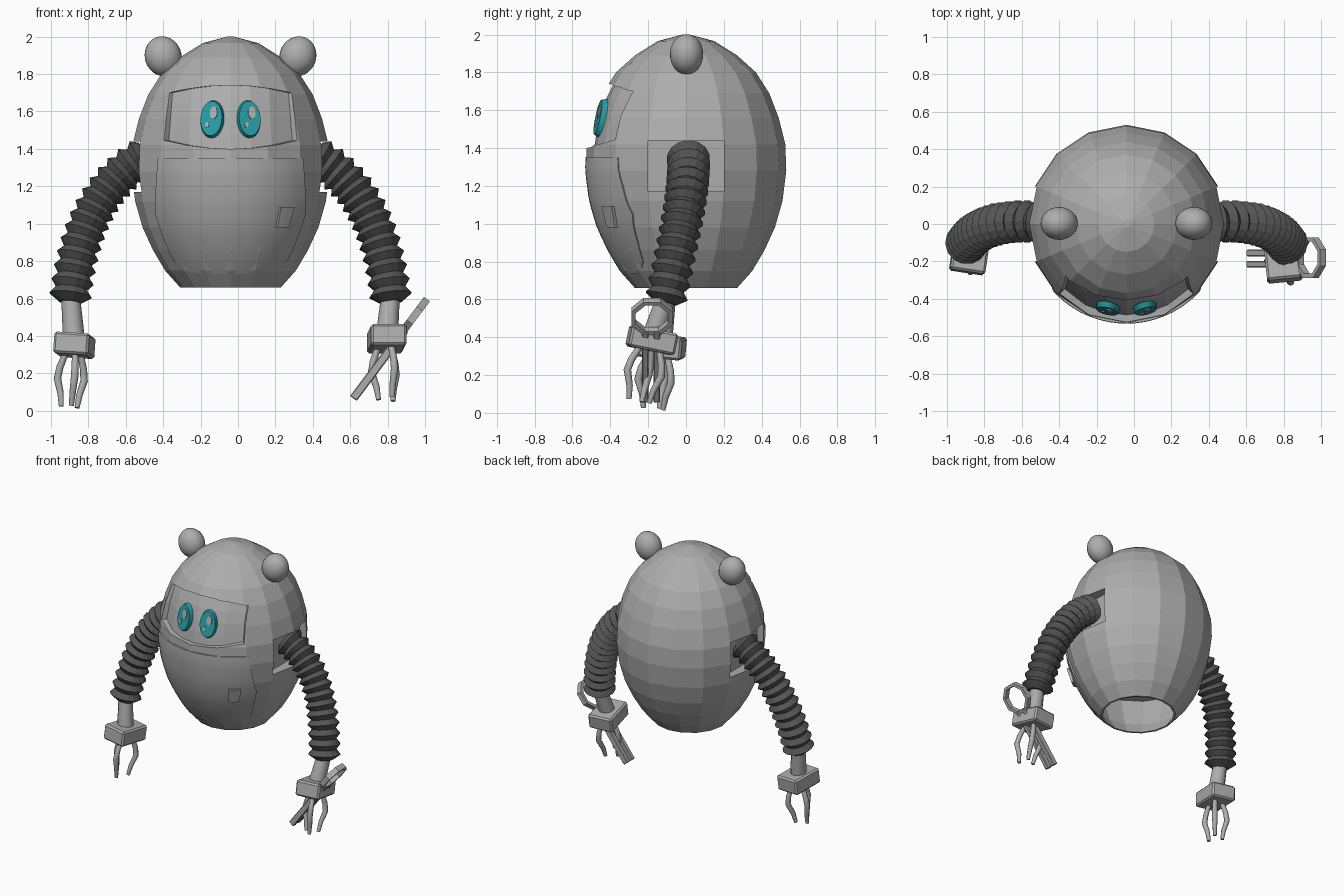
import bpy, bmesh, math
from mathutils import Vector, Matrix, Euler
from mathutils.geometry import interpolate_bezier

old = bpy.data.objects.get("Cube")
if old:
    bpy.data.objects.remove(old)

CX = -0.04  # body axis


def material(name, rgb):
    m = bpy.data.materials.new(name)
    m.use_nodes = True
    m.diffuse_color = (*rgb, 1)
    m.node_tree.nodes["Principled BSDF"].inputs["Base Color"].default_value = (*rgb, 1)
    return m


GREY = material("shell grey", (0.42, 0.42, 0.42))
DARK = material("rubber dark grey", (0.09, 0.09, 0.09))
TEAL = material("eye teal", (0.02, 0.33, 0.37))


def finish(name, bm, mat, smooth=None):
    bmesh.ops.recalc_face_normals(bm, faces=bm.faces)
    me = bpy.data.meshes.new(name)
    bm.to_mesh(me)
    bm.free()
    ob = bpy.data.objects.new(name, me)
    bpy.context.collection.objects.link(ob)
    me.materials.append(mat)
    if smooth:
        bpy.ops.object.select_all(action='DESELECT')
        ob.select_set(True)
        bpy.context.view_layer.objects.active = ob
        bpy.ops.object.shade_smooth_by_angle(angle=math.radians(smooth))
    return ob


def loft(bm, rings, closed=False):
    """Skin a list of equal vertex rings; cap the ends unless closed."""
    rows = [[bm.verts.new(p) for p in r] for r in rings]
    n = len(rows[0])
    pairs = list(zip(rows, rows[1:])) + ([(rows[-1], rows[0])] if closed else [])
    for a, b in pairs:
        for i in range(n):
            bm.faces.new((a[i], a[(i + 1) % n], b[(i + 1) % n], b[i]))
    if not closed:
        bm.faces.new(rows[0])
        bm.faces.new(rows[-1])


def tube(bm, pts, radii, sides):
    pts = [Vector(p) for p in pts]
    rings = []
    for i, p in enumerate(pts):
        d = (pts[min(i + 1, len(pts) - 1)] - pts[max(i - 1, 0)]).normalized()
        u = Vector((0, 1, 0)).cross(d).normalized()
        v = d.cross(u)
        rings.append([p + radii[i] * (math.cos(t) * u + math.sin(t) * v)
                      for t in (math.tau * k / sides for k in range(sides))])
    loft(bm, rings)


def box(bm, size, mat, bevel=0.0):
    vs = bmesh.ops.create_cube(bm, size=1, matrix=mat @ Matrix.Diagonal((*size, 1)))["verts"]
    if bevel:
        edges = {e for v in vs for e in v.link_edges}
        bmesh.ops.bevel(bm, geom=list(edges), offset=bevel, segments=1, affect='EDGES')


# Egg profile: (radius, height)
PROFILE = [(0.27, 0.66), (0.35, 0.75), (0.415, 0.86), (0.47, 0.98), (0.51, 1.12),
           (0.53, 1.28), (0.525, 1.42), (0.49, 1.56), (0.44, 1.69), (0.37, 1.8),
           (0.27, 1.89), (0.15, 1.965), (0.02, 2.0)]


def radius(z):
    for (r0, z0), (r1, z1) in zip(PROFILE, PROFILE[1:]):
        if z <= z1:
            return r0 + (r1 - r0) * (z - z0) / (z1 - z0)
    return 0


def patch(name, x_range, z_at, offset, grow, nu=16, nv=12, smooth=None):
    """Solid plate following the egg's front, thickened outward by a factor."""
    bm = bmesh.new()
    grid = []
    for j in range(nv + 1):
        v = j / nv
        x0, x1 = x_range(v)
        row = []
        for i in range(nu + 1):
            u = i / nu
            x, z = x0 + (x1 - x0) * u, z_at(u, v)
            r = radius(z) + offset(v)
            row.append(bm.verts.new((x + CX, -math.sqrt(r * r - x * x), z)))
        grid.append(row)
    for a, b in zip(grid, grid[1:]):
        for i in range(nu):
            bm.faces.new((a[i], a[i + 1], b[i + 1], b[i]))
    ext = bmesh.ops.extrude_face_region(bm, geom=bm.faces[:], use_keep_orig=True)["geom"]
    for v in (g for g in ext if isinstance(g, bmesh.types.BMVert)):
        v.co.x = CX + (v.co.x - CX) * grow
        v.co.y *= grow
    return finish(name, bm, GREY, smooth)


# Body with an open cavity underneath
bm = bmesh.new()
inner = [(0.02, 1.0), (0.4, 1.0), (0.32, 0.76), (0.255, 0.66)]
loft(bm, [[(CX + r * math.cos(t), r * math.sin(t), z)
           for t in (math.tau * k / 16 for k in range(16))] for r, z in inner + PROFILE])
body = finish("body_shell", bm, GREY)


def cut(cutter):
    m = body.modifiers.new(cutter.name, 'BOOLEAN')
    m.operation, m.solver, m.object = 'DIFFERENCE', 'EXACT', cutter
    cutter.hide_render = True
    cutter.hide_set(True)
    cutter.display_type = 'WIRE'


# Recessed visor opening
cut(patch("visor_cutter", lambda v: (-0.33 + 0.02 * v, 0.33 - 0.02 * v),
          lambda u, v: 1.40 + 0.045 * (2 * u - 1) ** 2 * (1 - v) + v * (0.34 - 0.04 * (2 * u - 1) ** 2),
          lambda v: -0.04 + 0.015 * v, 1.4, 6, 4))

# Shoulder sockets
for side, label in ((-1, "right"), (1, "left")):
    bm = bmesh.new()
    box(bm, (0.3, 0.4, 0.27), Matrix.Translation((CX + side * 0.58, 0, 1.305)))
    cut(finish(label + "_socket_cutter", bm, GREY))

# Belly panel and its latch
def belly_width(v):
    w = 0.24 + 0.15 * min(1, v * 2) ** 0.6 - 0.04 * max(0, v - 0.7)
    return -w, w


patch("belly_panel", belly_width,
      lambda u, v: 0.73 + v * 0.62 + 0.04 * (1 - v) * max(0, abs(2 * u - 1) - 0.6),
      lambda v: -0.012, 1.03, smooth=40)
patch("belly_latch", lambda v: (0.24 + 0.02 * v, 0.30 + 0.03 * v),
      lambda u, v: 0.98 + 0.11 * v, lambda v: 0, 1.04, 2, 2)

# Eyes with highlights
for side, label in ((-1, "right"), (1, "left")):
    base = (Matrix.Translation((CX + side * 0.1, -0.452, 1.56))
            @ Matrix.Rotation(side * math.radians(13), 4, 'Z')
            @ Matrix.Rotation(math.radians(78), 4, 'X'))
    for part, dx, dz, rx, rz, depth, mat in (
            ("eye", 0, 0, 0.065, 0.105, 0.03, TEAL),
            ("eye_highlight", 0.012, 0.03, 0.022, 0.038, 0.042, GREY),
            ("eye_sparkle", -0.02, -0.035, 0.011, 0.017, 0.042, GREY)):
        bm = bmesh.new()
        bmesh.ops.create_cone(bm, cap_ends=True, segments=24, radius1=1, radius2=0.9, depth=1,
                              matrix=base @ Matrix.Translation((dx, dz, 0))
                              @ Matrix.Diagonal((rx, rz, depth, 1)))
        finish(label + "_" + part, bm, mat, 40)

# Ears
for side, label in ((-1, "right"), (1, "left")):
    bm = bmesh.new()
    bmesh.ops.create_uvsphere(bm, u_segments=24, v_segments=16, radius=1,
                              matrix=Matrix.Translation((CX + side * 0.36, 0.003, 1.895))
                              @ Matrix.Rotation(side * 0.35, 4, 'Y')
                              @ Matrix.Diagonal((0.098, 0.088, 0.108, 1)))
    finish(label + "_ear", bm, GREY, 60)

# Arms: bellows, wrist, palm and three claws
HANDS = {"right": (-1, (-0.875, -0.135, 0.35), (-0.1, 0.06, -0.15)),
         "left": (1, (0.795, -0.18, 0.385), (-0.2, 0.0, 0.1))}
for label, (side, centre, turn) in HANDS.items():
    knots = [Vector((CX + side * x, y, z)) for x, y, z in
             ((0.45, 0.01, 1.36), (0.72, 0.03, 1.21), (0.82, -0.04, 0.93), (0.86, -0.11, 0.58))]
    path = interpolate_bezier(*knots, 29)
    bm = bmesh.new()
    tube(bm, path, [0.115 if i % 2 else 0.085 for i in range(28)] + [0.06], 14)
    finish(label + "_arm_bellows", bm, DARK)

    c = Vector(centre)
    bm = bmesh.new()
    tube(bm, [path[-2], c], [0.05, 0.06], 12)
    finish(label + "_wrist", bm, GREY, 40)

    hand = Matrix.Translation(c) @ Euler(turn).to_matrix().to_4x4()
    bm = bmesh.new()
    box(bm, (0.19, 0.25, 0.115), hand, 0.012)
    finish(label + "_palm", bm, GREY)

    for n, deg in enumerate((165, 290, 50)):
        a = math.radians(deg)
        pts = [hand @ Vector((r * math.cos(a), 1.25 * r * math.sin(a), z)) for r, z in
               ((0.05, -0.05), (0.075, -0.12), (0.085, -0.18), (0.06, -0.26), (0.05, -0.33))]
        bm = bmesh.new()
        tube(bm, pts, [0.017, 0.019, 0.02, 0.017, 0.013], 8)
        finish(f"{label}_claw_{n + 1}", bm, GREY, 50)

# Hand tool: loop grip with two long jaws, held in the left hand
axis = Vector((0.36, 0, 0.48)).normalized()
across = Vector((0, 1, 0))
normal = axis.cross(across)
loop_centre = Vector((0.945, -0.18, 0.51))
bm = bmesh.new()
rings = []
for k in range(8):
    t = math.tau * (k + 0.5) / 8
    rings.append([loop_centre + (0.105 + p) * (math.cos(t) * axis + math.sin(t) * across) + q * normal
                  for p, q in ((-0.012, -0.02), (0.012, -0.02), (0.012, 0.02), (-0.012, 0.02))])
loft(bm, rings, closed=True)
finish("tool_grip", bm, GREY)
for n, y in enumerate((-0.155, -0.215)):
    frame = Matrix((normal, across, axis)).transposed().to_4x4()
    bm = bmesh.new()
    box(bm, (0.045, 0.035, 0.46), Matrix.Translation((0.755, y, 0.25)) @ frame, 0.005)
    finish(f"tool_jaw_{n + 1}", bm, GREY)
